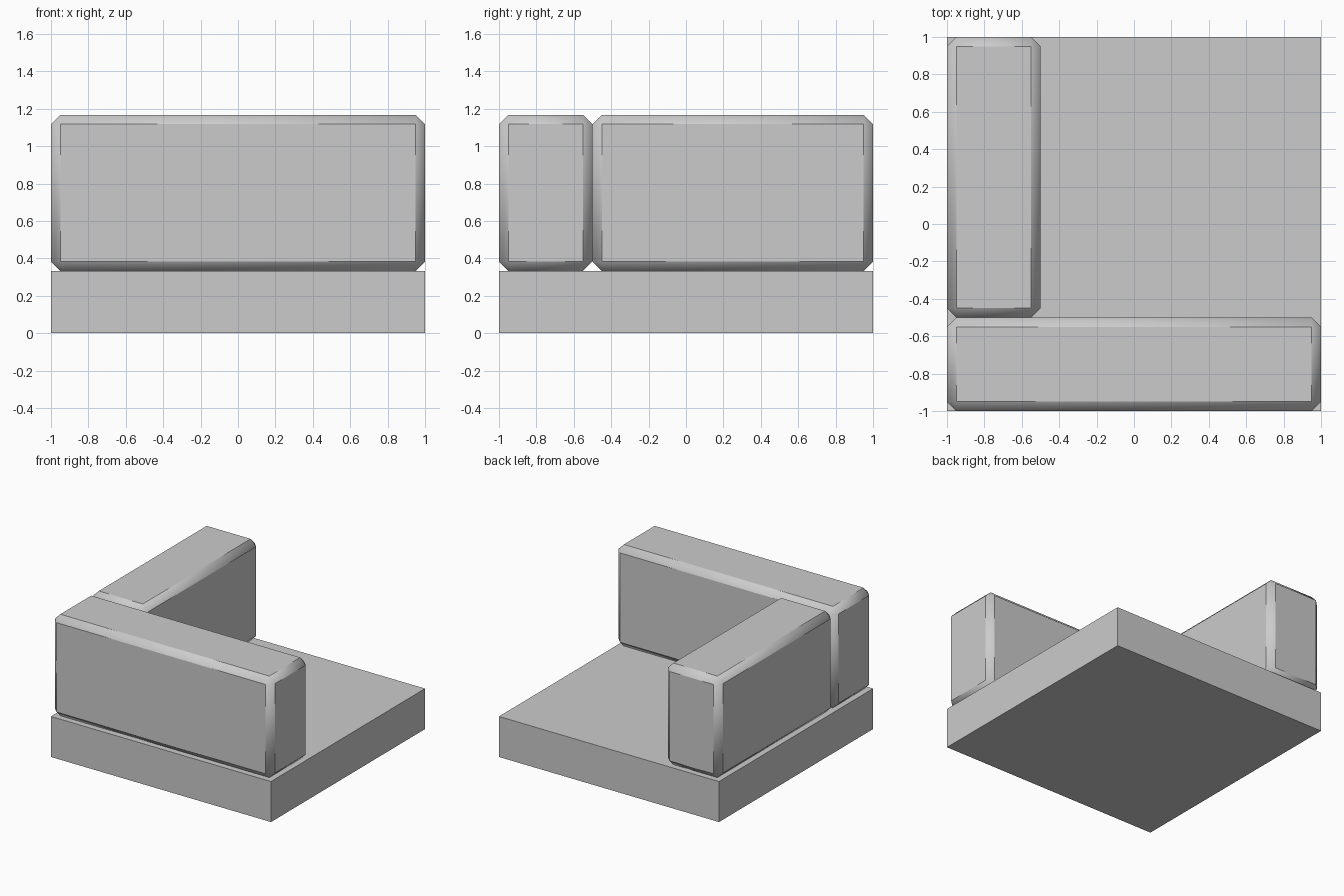
import bpy
import math

if "Cube" in bpy.data.objects:
    bpy.data.objects.remove(bpy.data.objects["Cube"])


def box(name, lo, hi, bevel=0.0):
    """Axis-aligned box from corner to corner, with optional chamfered edges."""
    centre = [(a + b) / 2 for a, b in zip(lo, hi)]
    bpy.ops.mesh.primitive_cube_add(size=1, location=centre)
    ob = bpy.context.object
    ob.name = name
    ob.scale = [b - a for a, b in zip(lo, hi)]
    bpy.ops.object.transform_apply(location=False, rotation=False, scale=True)
    if bevel:
        mod = ob.modifiers.new("edge_chamfer", 'BEVEL')
        mod.width = bevel
        mod.segments = 1
        bpy.ops.object.modifier_apply(modifier=mod.name)
        # chamfer strips blend into the corners, flat faces stay crisp
        bpy.ops.object.shade_smooth_by_angle(angle=math.radians(40))
    return ob


BASE_TOP, TOP = 0.333, 1.167

# Square seat slab
box("seat_base", (-1, -1, 0), (1, 1, BASE_TOP))

# Two chamfered cushions forming an L along the front and left sides
box("front_cushion", (-1, -1, BASE_TOP), (1, -0.5, TOP), 0.05)
box("left_cushion", (-1, -0.5, BASE_TOP), (-0.5, 1, TOP), 0.05)
